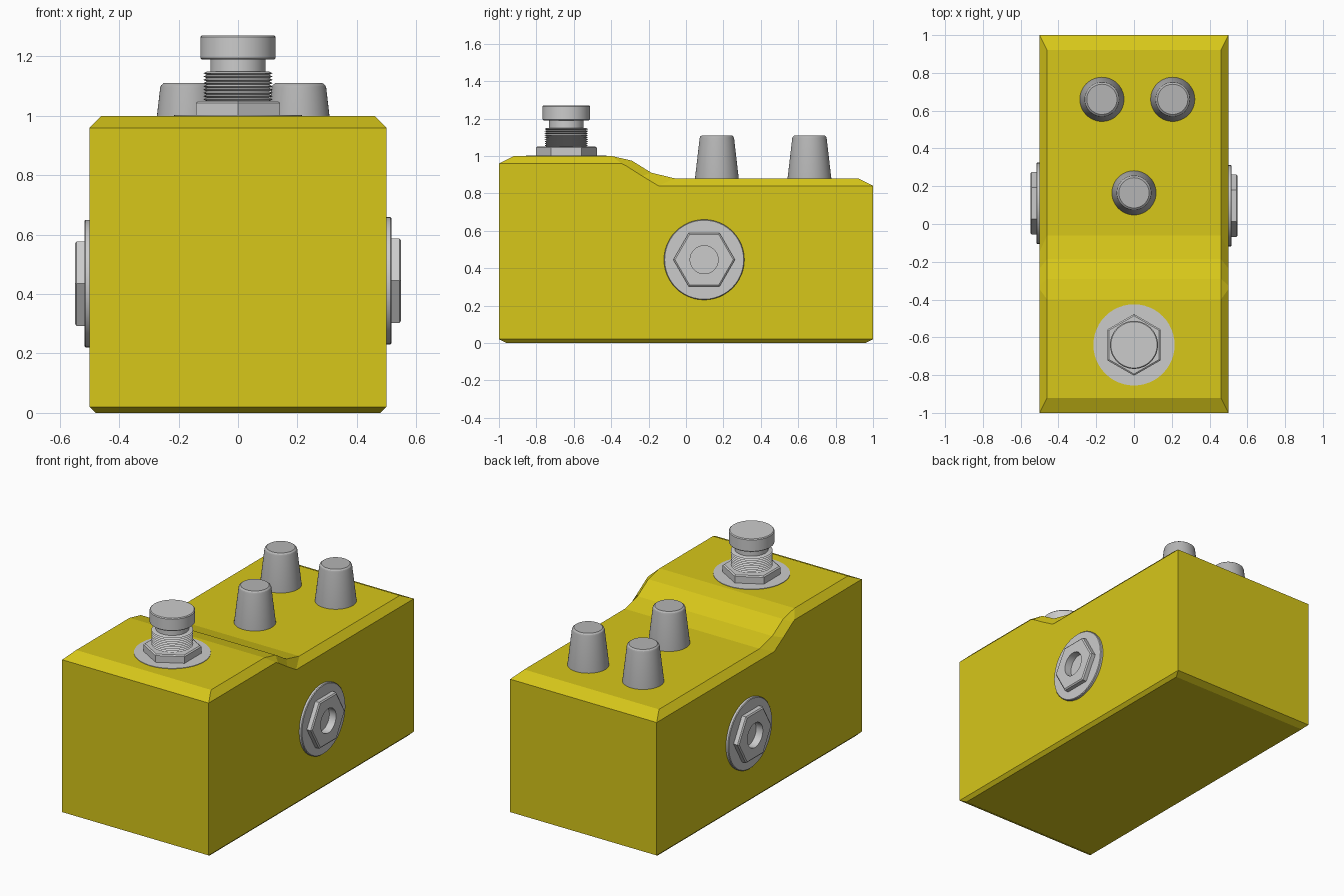
import bpy, bmesh, math
from mathutils import Matrix

if "Cube" in bpy.data.objects:
    bpy.data.objects.remove(bpy.data.objects["Cube"])


def material(name, rgb):
    m = bpy.data.materials.new(name)
    m.diffuse_color = (*rgb, 1)
    m.use_nodes = True
    m.node_tree.nodes["Principled BSDF"].inputs["Base Color"].default_value = m.diffuse_color
    return m


YELLOW = material("yellow_paint", (0.68, 0.57, 0.01))
GREY = material("knob_grey", (0.46, 0.46, 0.46))


def finish(bm, name, mat=None, smooth=True, matrix=None):
    bmesh.ops.remove_doubles(bm, verts=bm.verts, dist=1e-5)
    bmesh.ops.recalc_face_normals(bm, faces=bm.faces)
    me = bpy.data.meshes.new(name)
    bm.to_mesh(me)
    bm.free()
    if smooth:
        me.shade_smooth()
        me.set_sharp_from_angle(angle=math.radians(30))
    if mat:
        me.materials.append(mat)
    ob = bpy.data.objects.new(name, me)
    bpy.context.collection.objects.link(ob)
    if matrix:
        ob.matrix_world = matrix
    return ob


def lathe(name, profile, matrix, mat=None, n=48):
    """Spin (radius, z[, hex]) points about z; hex points follow a hexagon."""
    bm = bmesh.new()
    rings = []
    for r, z, *hexed in profile:
        if r == 0:
            rings.append([bm.verts.new((0, 0, z))] * n)
            continue
        ring = []
        for i in range(n):
            a = math.tau * i / n
            k = 1
            if hexed:
                t = (a - math.pi / 6) % (math.pi / 3) - math.pi / 6
                k = math.cos(math.pi / 6) / math.cos(t)
            ring.append(bm.verts.new((r * k * math.cos(a), r * k * math.sin(a), z)))
        rings.append(ring)
    for a, b in zip(rings, rings[1:]):
        for i in range(n):
            j = (i + 1) % n
            bm.faces.new(list(dict.fromkeys((a[i], a[j], b[j], b[i]))))
    return finish(bm, name, mat, matrix=matrix)


# enclosure: stepped top with chamfered rim, chamfered base
inner = [(-.92, 1), (-.4, 1), (-.29, .975), (-.185, .91), (-.06, .88), (.92, .88)]
outer = [(-1, .96), (-.345, .96), (-.325, .95), (-.235, .893), (-.147, .84), (1, .84)]
bm = bmesh.new()


def row(points, x):
    return [bm.verts.new((x, y, z)) for y, z in points]


rows = [row(outer, -.5), row(inner, -.46), row(inner, .46), row(outer, .5)]
for a, b in zip(rows, rows[1:]):
    for i in range(5):
        bm.faces.new((a[i], a[i + 1], b[i + 1], b[i]))
left, right = (row([(-1, .02), (1, .02)], x) for x in (-.5, .5))
bl, br = (row([(-.96, 0), (.96, 0)], x) for x in (-.48, .48))
for side, rim, low in ((left, rows[0], bl), (right, rows[3], br)):
    bm.faces.new([side[0], *rim, side[1]])
    bm.faces.new((low[0], low[1], side[1], side[0]))
for e, k in ((0, 0), (1, 5)):
    bm.faces.new((left[e], right[e], rows[3][k], rows[0][k]))
    bm.faces.new([r[k] for r in rows])
    bm.faces.new((bl[e], br[e], right[e], left[e]))
bm.faces.new((bl[0], br[0], br[1], bl[1]))
finish(bm, "enclosure", YELLOW, smooth=False)

# control knobs
for i, (x, y) in enumerate([(-.17, .66), (.205, .66), (0, .165)]):
    lathe(f"control_knob_{i + 1}",
          [(0, 0), (.117, 0), (.092, .215), (.089, .223), (.08, .23), (0, .23)],
          Matrix.Translation((x, y, .88)), GREY)

# footswitch: washer, nut, threaded collar, button
foot = Matrix.Translation((0, -.64, 1))
lathe("footswitch_washer", [(0, 0), (.215, 0), (.215, .003), (0, .003)], foot)
lathe("footswitch_nut", [(0, 0), (.163, 0, 1), (.163, .044, 1), (.154, .05, 1), (0, .05)], foot)
thread = [(0, .045)]
for i in range(9):
    z = .05 + i * .011
    thread += [(.105, z), (.117, z + .0055)]
thread += [(.105, .149), (0, .149)]
lathe("footswitch_thread", thread, foot)
lathe("footswitch_button",
      [(0, .14), (.093, .14), (.093, .19), (.122, .19), (.127, .195),
       (.127, .265), (.122, .27), (0, .27)], foot)

# side jack sockets: washer, hex nut with open hole
for name, s, y, z in (("right", 1, .097, .445), ("left", -1, .11, .435)):
    m = Matrix.Translation((s * .5, y, z)) @ Matrix.Rotation(s * math.pi / 2, 4, 'Y')
    lathe(f"{name}_jack_washer",
          [(.075, 0), (.215, 0), (.215, .013), (.211, .017), (.075, .017), (.075, 0)], m)
    lathe(f"{name}_jack_nut",
          [(0, .003), (.075, .003), (.075, .049), (.156, .049, 1),
           (.165, .043, 1), (.165, .015, 1), (.08, .015)], m)
